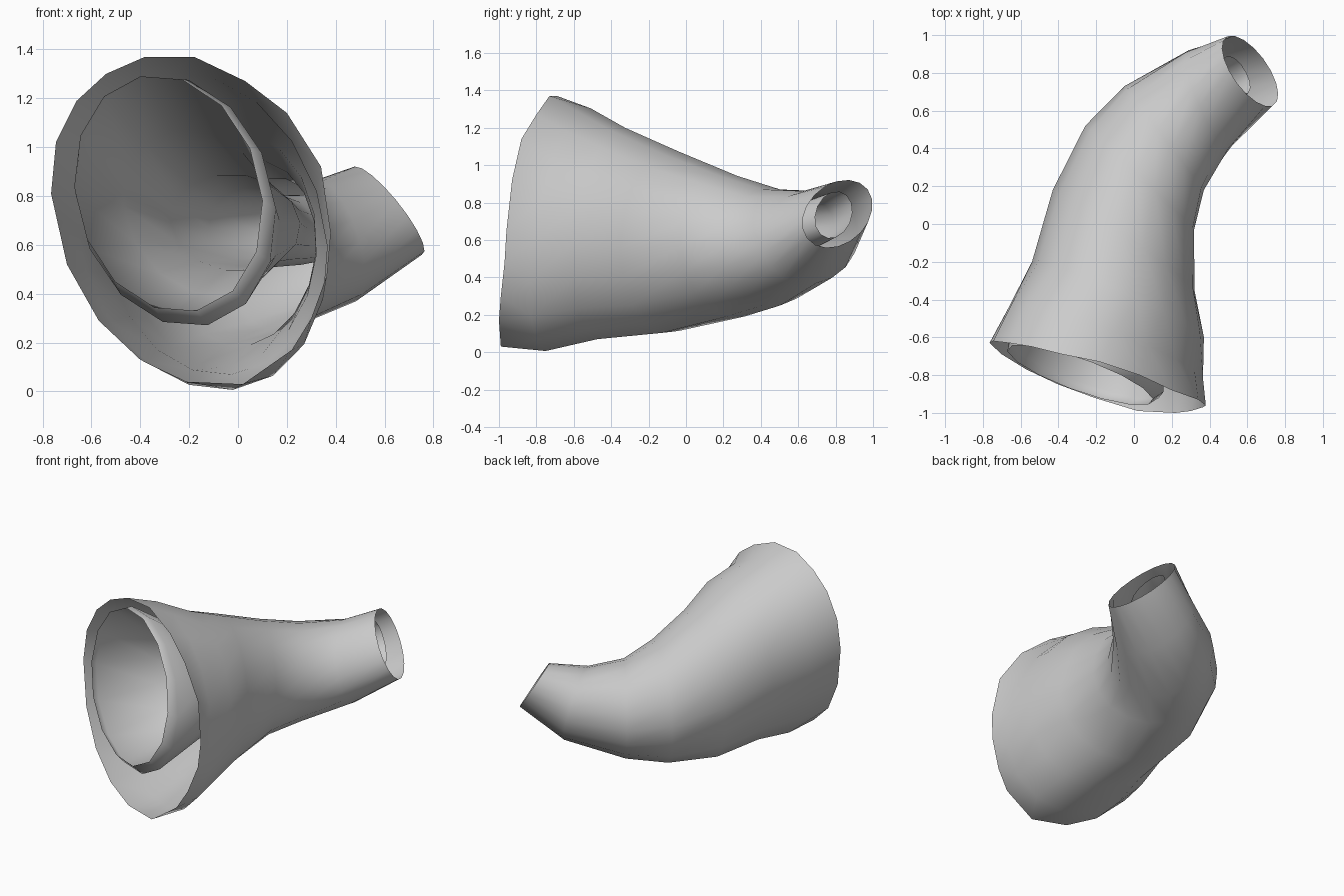
import bpy
import math
from mathutils import Vector

cube = bpy.data.objects.get("Cube")
if cube:
    bpy.data.objects.remove(cube, do_unlink=True)

# Single plain colour
grey = bpy.data.materials.new("plain grey")
grey.use_nodes = True
colour = (0.6, 0.6, 0.6, 1.0)
grey.diffuse_color = colour
grey.node_tree.nodes["Principled BSDF"].inputs["Base Color"].default_value = colour


def ellipse(centre, side, up, sides):
    """Ring of points from a centre, a side axis and an up axis."""
    c, u, v = Vector(centre), Vector(side), Vector(up)
    angles = [2 * math.pi * i / sides for i in range(sides)]
    return [c + u * math.cos(a) + v * math.sin(a) for a in angles]


def loft(name, rings):
    """Open smooth tube through rings of equal point count."""
    sides = len(rings[0])
    verts = [p for ring in rings for p in ring]
    faces = []
    for a in range(0, len(verts) - sides, sides):
        b = a + sides
        for i in range(sides):
            j = (i + 1) % sides
            faces.append((a + i, b + i, b + j, a + j))
    mesh = bpy.data.meshes.new(name)
    mesh.from_pydata(verts, [], faces)
    mesh.materials.append(grey)
    for p in mesh.polygons:
        p.use_smooth = True
    mesh.update()
    obj = bpy.data.objects.new(name, mesh)
    bpy.context.collection.objects.link(obj)


# Uneven rim of the wide mouth, counter-clockwise from its left side
mouth_rim = [
    (0.38, -0.96, 0.65), (0.34, -0.93, 0.92), (0.20, -0.88, 1.14),
    (0.03, -0.80, 1.27), (-0.18, -0.73, 1.37), (-0.38, -0.69, 1.37),
    (-0.54, -0.65, 1.30), (-0.66, -0.63, 1.19), (-0.745, -0.62, 1.02),
    (-0.765, -0.63, 0.81), (-0.70, -0.69, 0.52), (-0.57, -0.77, 0.29),
    (-0.40, -0.85, 0.13), (-0.21, -0.92, 0.04), (0.02, -0.99, 0.03),
    (0.22, -1.0, 0.17), (0.30, -0.99, 0.30), (0.365, -0.97, 0.48),
]

# Shell narrowing and bending to the small upturned tip
outer_rings = [
    ((-0.15, -0.63, 0.655), (0.515, -0.185, -0.06), (-0.04, 0.09, 0.648)),
    ((-0.085, -0.40, 0.635), (0.455, -0.20, -0.05), (0.02, 0.04, 0.565)),
    ((-0.055, -0.085, 0.588), (0.375, -0.265, -0.03), (0.04, 0.0, 0.487)),
    ((0.03, 0.245, 0.567), (0.288, -0.275, 0.0), (0.03, -0.02, 0.382)),
    ((0.16, 0.455, 0.56), (0.21, -0.275, 0.0), (0.0, 0.0, 0.315)),
    ((0.395, 0.66, 0.615), (0.105, -0.26, 0.0), (-0.07, 0.01, 0.25)),
    ((0.615, 0.81, 0.74), (0.08, -0.185, -0.02), (-0.125, 0.03, 0.18)),
]
loft("outer_shell", [[Vector(p) for p in mouth_rim]]
     + [ellipse(*r, len(mouth_rim)) for r in outer_rings])

# Separate narrower tube inside the shell, off centre at the mouth
inner_rings = [
    ((-0.285, -0.80, 0.81), (0.385, -0.125, -0.03), (-0.03, 0.10, 0.485)),
    ((-0.255, -0.76, 0.78), (0.41, -0.13, -0.03), (-0.04, 0.10, 0.515)),
    ((-0.15, -0.42, 0.73), (0.32, -0.15, -0.03), (-0.04, 0.06, 0.34)),
    ((-0.01, -0.10, 0.69), (0.265, -0.19, 0.0), (-0.02, 0.03, 0.20)),
    ((0.08, 0.22, 0.67), (0.20, -0.19, 0.0), (-0.02, 0.02, 0.165)),
    ((0.20, 0.45, 0.66), (0.13, -0.15, 0.0), (-0.03, 0.02, 0.145)),
    ((0.39, 0.66, 0.68), (0.06, -0.13, 0.0), (-0.04, 0.01, 0.13)),
    ((0.545, 0.79, 0.735), (0.04, -0.10, -0.01), (-0.06, 0.01, 0.125)),
]
loft("inner_tube", [ellipse(*r, 14) for r in inner_rings])
